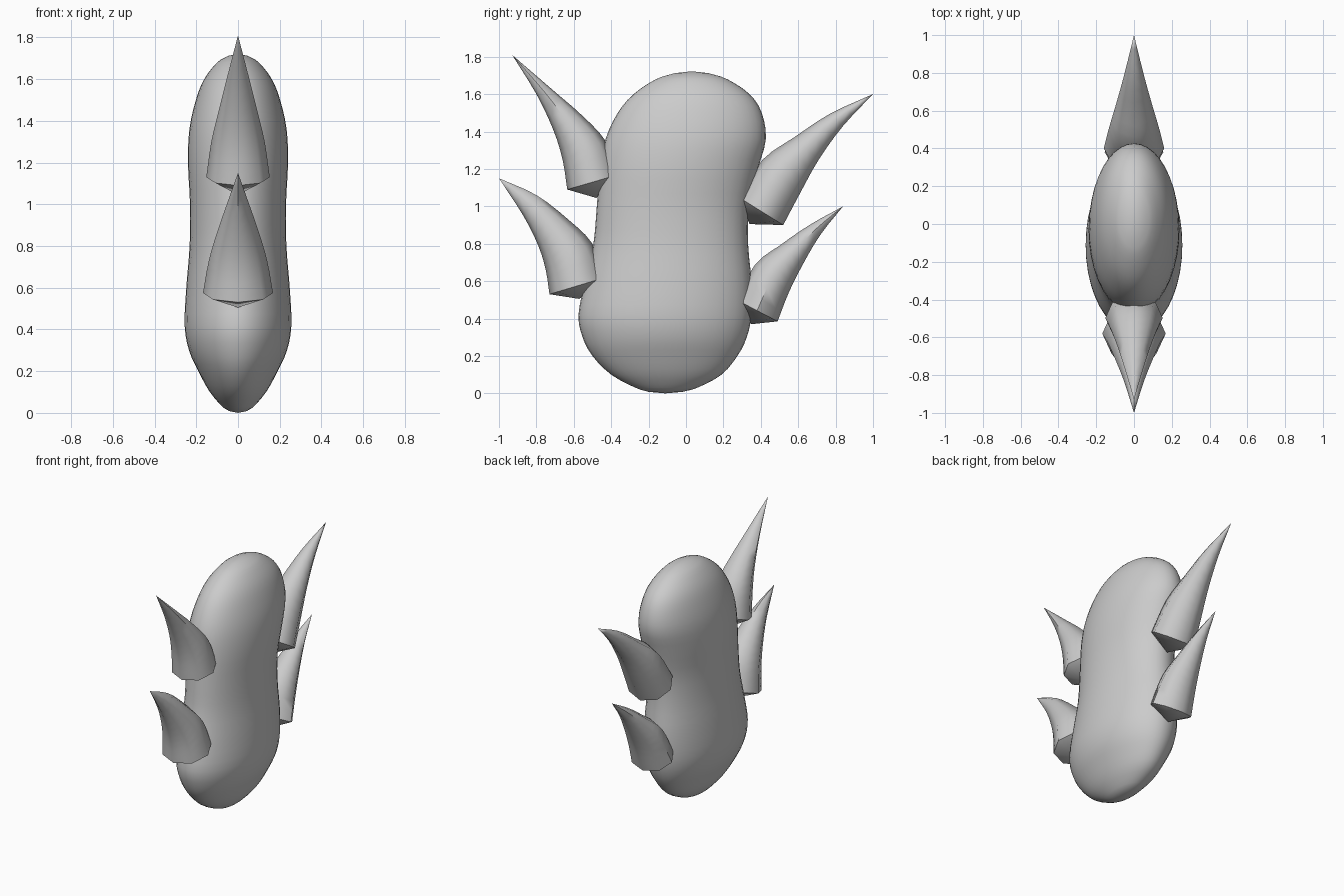
import bpy, bmesh, math
from mathutils import Vector

cube = bpy.data.objects.get("Cube")
if cube:
    bpy.data.objects.remove(cube, do_unlink=True)

grey = bpy.data.materials.new("plain grey")
grey.use_nodes = True
colour = (0.6, 0.6, 0.6, 1)
grey.diffuse_color = colour
grey.node_tree.nodes["Principled BSDF"].inputs["Base Color"].default_value = colour


def smooth_rows(rows, steps):
    """Pass a smooth curve through rows of values."""
    rows = [Vector(r) for r in rows]
    out = []
    for i in range(len(rows) - 1):
        b, c = rows[i], rows[i + 1]
        a = rows[i - 1] if i else b * 2 - c
        d = rows[i + 2] if i + 2 < len(rows) else c * 2 - b
        for s in range(steps):
            t = s / steps
            out.append(b + (c - a) * (t / 2) + (a * 2 - b * 5 + c * 4 - d) * (t * t / 2)
                       + (b * 3 - a - c * 3 + d) * (t ** 3 / 2))
    return out + [rows[-1]]


def loft(name, start, rings, end, sides, angle):
    """Skin elliptical rings (one side, other side, half width) between two poles."""
    bm = bmesh.new()
    loops = []
    for p, q, width in rings:
        mid, arm = (p + q) / 2, (p - q) / 2
        loops.append([bm.verts.new(mid + arm * math.cos(a) + Vector((width * math.sin(a), 0, 0)))
                      for a in (k * math.tau / sides for k in range(sides))])
    first, last = bm.verts.new(start), bm.verts.new(end)
    for k in range(sides):
        n = (k + 1) % sides
        bm.faces.new((first, loops[0][k], loops[0][n]))
        bm.faces.new((last, loops[-1][n], loops[-1][k]))
        for lo, hi in zip(loops, loops[1:]):
            bm.faces.new((lo[k], hi[k], hi[n], lo[n]))
    bmesh.ops.recalc_face_normals(bm, faces=bm.faces)
    mesh = bpy.data.meshes.new(name)
    bm.to_mesh(mesh)
    bm.free()
    mesh.materials.append(grey)
    obj = bpy.data.objects.new(name, mesh)
    bpy.context.collection.objects.link(obj)
    bpy.ops.object.select_all(action='DESELECT')
    obj.select_set(True)
    bpy.context.view_layer.objects.active = obj
    bpy.ops.object.shade_smooth_by_angle(angle=math.radians(angle))


# Body: height, front edge, back edge, half width
body = [(0.008, -0.2, -0.02, 0.04), (0.03, -0.27, 0.06, 0.075), (0.1, -0.4, 0.19, 0.135),
        (0.2, -0.5, 0.275, 0.19), (0.3, -0.553, 0.325, 0.235), (0.42, -0.575, 0.35, 0.256),
        (0.6, -0.54, 0.35, 0.248), (0.8, -0.495, 0.332, 0.232), (1.0, -0.477, 0.337, 0.23),
        (1.2, -0.46, 0.385, 0.24), (1.36, -0.43, 0.427, 0.233), (1.5, -0.365, 0.405, 0.202),
        (1.6, -0.28, 0.34, 0.162), (1.68, -0.16, 0.22, 0.1), (1.712, -0.06, 0.12, 0.045)]
rings = [(Vector((0, f, z)), Vector((0, b, z)), w) for z, f, b, w in smooth_rows(body, 3)]
loft("body", (0, -0.11, 0), rings, (0, 0.03, 1.722), 40, 60)


# Spikes: base point, then outer y z, inner y z, half width per ring, then the tip
def spike(name, base, rows, tip):
    rows = smooth_rows(rows + [(*tip, *tip, 0)], 3)[:-1]
    rings = [(Vector((0, a, b)), Vector((0, c, d)), w) for a, b, c, d, w in rows]
    loft(name, (0, *base), rings, (0, *tip), 8, 50)


spike("upper_front_spike", (-0.48, 1.045),
      [(-0.635, 1.09, -0.36, 1.17, 0.152), (-0.66, 1.25, -0.43, 1.35, 0.128),
       (-0.71, 1.41, -0.56, 1.49, 0.092), (-0.8, 1.6, -0.71, 1.62, 0.052)], (-0.93, 1.81))
spike("lower_front_spike", (-0.57, 0.505),
      [(-0.73, 0.53, -0.43, 0.62, 0.168), (-0.75, 0.66, -0.5, 0.8, 0.14),
       (-0.79, 0.79, -0.63, 0.93, 0.102), (-0.87, 0.95, -0.8, 1.06, 0.052)], (-1, 1.15))
spike("upper_back_spike", (0.34, 0.905),
      [(0.52, 0.9, 0.28, 1.05, 0.16), (0.61, 1.07, 0.41, 1.25, 0.132),
       (0.71, 1.25, 0.58, 1.37, 0.092), (0.84, 1.43, 0.77, 1.495, 0.048)], (1, 1.6))
spike("lower_back_spike", (0.35, 0.37),
      [(0.49, 0.385, 0.27, 0.5, 0.155), (0.55, 0.54, 0.37, 0.69, 0.128),
       (0.625, 0.69, 0.5, 0.79, 0.09), (0.72, 0.85, 0.66, 0.9, 0.046)], (0.84, 1.0))
